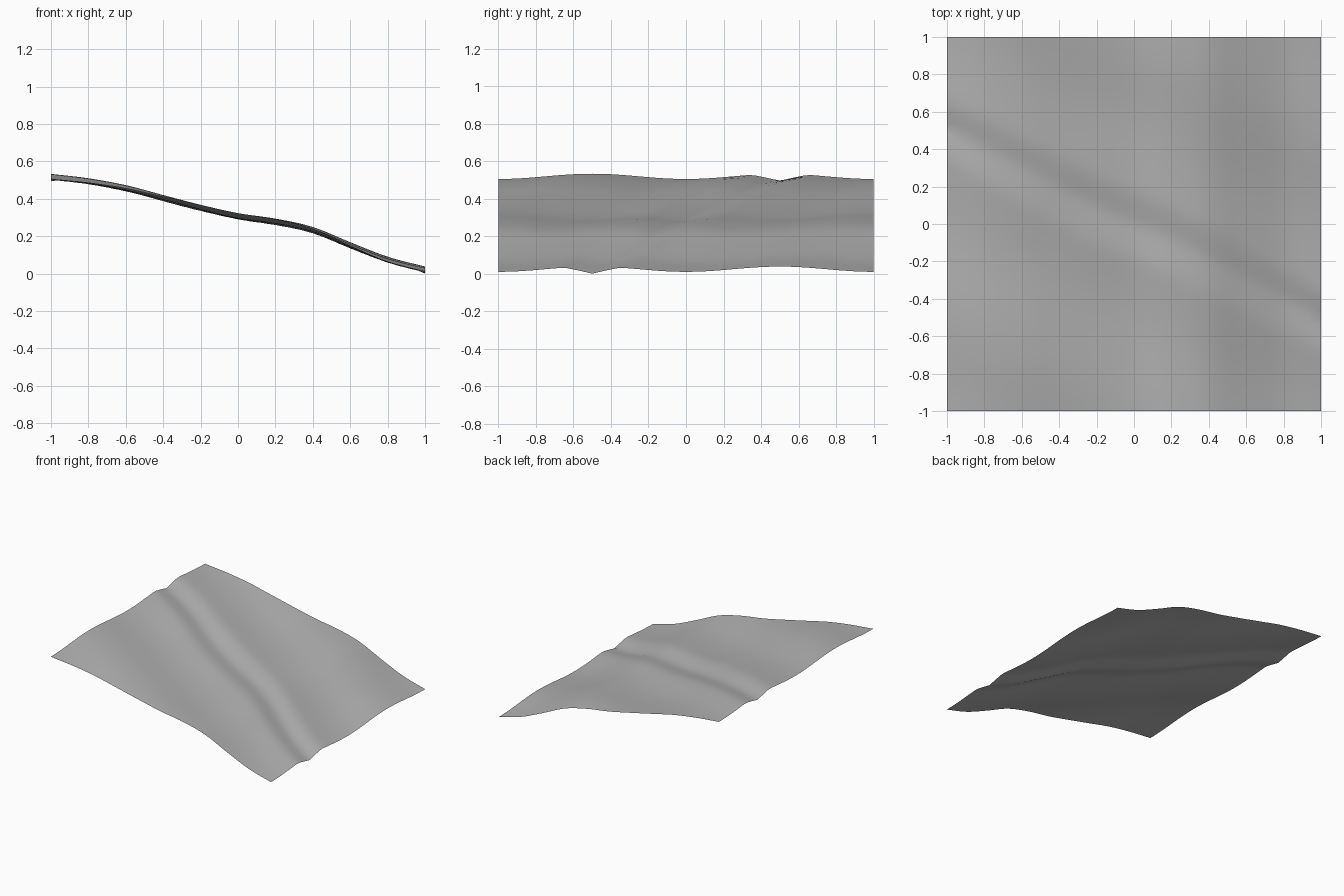
import bpy, bmesh, math
from mathutils import Vector, noise

cube = bpy.data.objects.get("Cube")
if cube:
    bpy.data.objects.remove(cube, do_unlink=True)

# Plain grey ground material
mat = bpy.data.materials.new("ground_grey")
mat.use_nodes = True
colour = (0.45, 0.45, 0.45, 1)
mat.diffuse_color = colour
mat.node_tree.nodes["Principled BSDF"].inputs["Base Color"].default_value = colour

# Heights down the slope, evenly spaced from x = -1 to x = 1
SLOPE = [0.505, 0.482, 0.445, 0.392, 0.34, 0.295, 0.266, 0.222, 0.14, 0.062, 0.01]


def slope_height(x):
    """Smooth curve through the slope profile."""
    last = len(SLOPE) - 1
    f = (x + 1) / 2 * last
    i = min(max(int(f), 0), last - 1)
    t = f - i
    p1, p2 = SLOPE[i], SLOPE[i + 1]
    p0 = SLOPE[i - 1] if i > 0 else 2 * p1 - p2
    p3 = SLOPE[i + 2] if i + 2 <= last else 2 * p2 - p1
    m1, m2 = (p2 - p0) / 2, (p3 - p1) / 2
    d = p2 - p1
    return p1 + m1 * t + (3 * d - 2 * m1 - m2) * t ** 2 + (m1 + m2 - 2 * d) * t ** 3


def height(x, y):
    # Distance from the diagonal gully, which wanders a little mid-slope
    t = y + 0.5 * x
    swell = 0.028 * math.cos(math.pi * t) ** 2
    inner = (1 - x * x) * (1 - y * y)
    wander = t - 0.02 * inner * math.sin(5 * x)
    gully = 0.038 * max(0, 1 - abs(wander) / (0.15 + 0.03 * inner))
    rough = 0.004 * inner * noise.noise(Vector((x * 3, y * 3, 0.7)))
    return slope_height(x) + swell - gully + rough


# Hillside sheet with its gully
bm = bmesh.new()
bmesh.ops.create_grid(bm, x_segments=60, y_segments=60, size=1)
for v in bm.verts:
    v.co.z = height(v.co.x, v.co.y)
# Soften the gully inside the sheet, keeping the outer edges
inside = [v for v in bm.verts if not v.is_boundary]
for _ in range(3):
    bmesh.ops.smooth_vert(bm, verts=inside, factor=0.5, use_axis_z=True)
for f in bm.faces:
    f.smooth = True
mesh = bpy.data.meshes.new("hillside")
bm.to_mesh(mesh)
bm.free()
mesh.materials.append(mat)
hillside = bpy.data.objects.new("hillside", mesh)
bpy.context.collection.objects.link(hillside)
